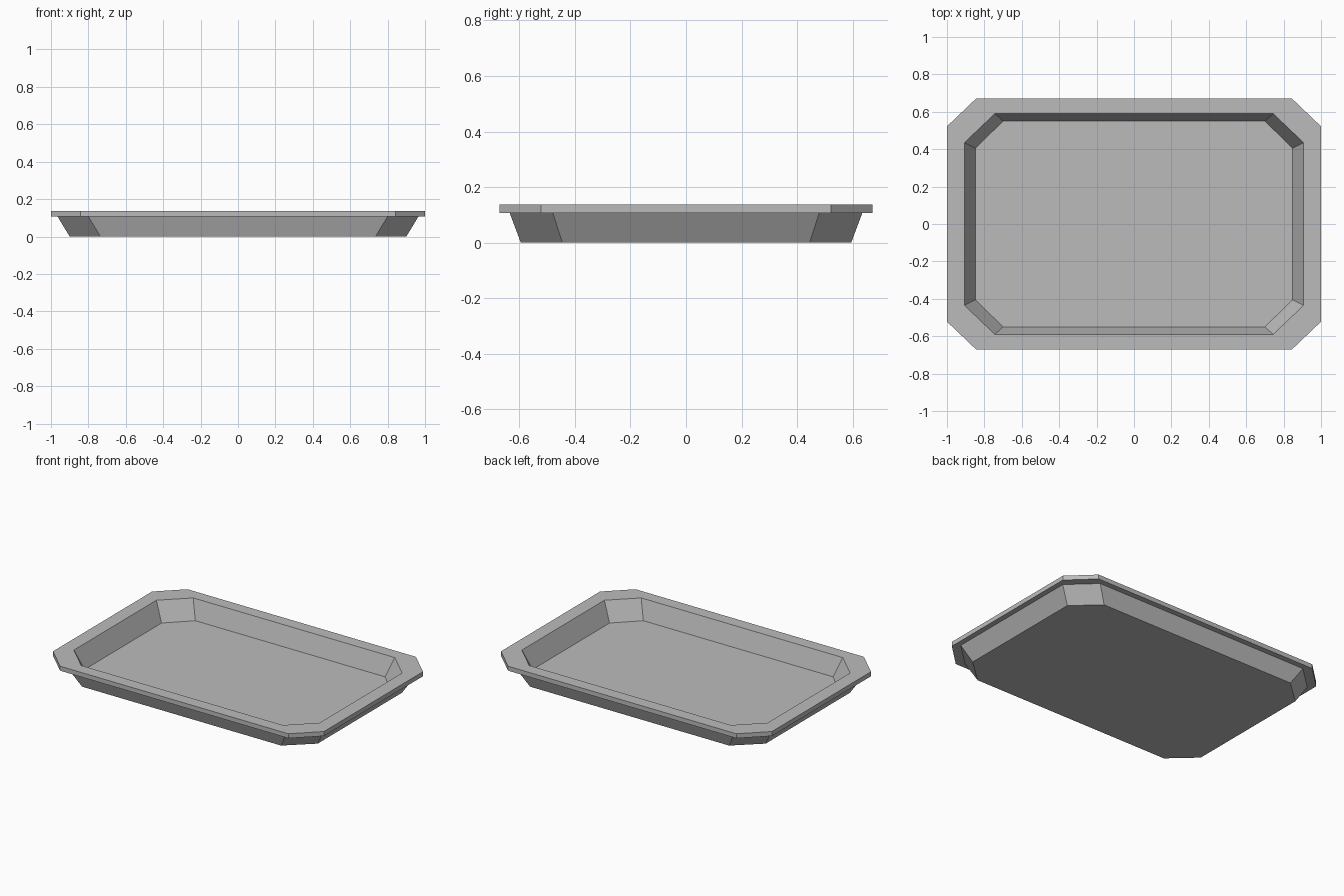
import bpy
import bmesh

cube = bpy.data.objects.get("Cube")
if cube:
    bpy.data.objects.remove(cube, do_unlink=True)

# Single grey material
grey = bpy.data.materials.new("tray_grey")
grey.use_nodes = True
colour = (0.5, 0.5, 0.5, 1.0)
grey.diffuse_color = colour
grey.node_tree.nodes["Principled BSDF"].inputs["Base Color"].default_value = colour


def octagon(bm, half_x, half_y, cut_x, cut_y, z):
    """Rectangle with cut corners, counter-clockwise from above."""
    a, b = half_x - cut_x, half_y - cut_y
    outline = [(half_x, -b), (half_x, b), (a, half_y), (-a, half_y),
               (-half_x, b), (-half_x, -b), (-a, -half_y), (a, -half_y)]
    return [bm.verts.new((x, y, z)) for x, y in outline]


# Cross-section from underside, over the rim, down to the inner floor
profile = [
    (0.90, 0.595, 0.165, 0.15, 0.0),     # underside edge
    (0.965, 0.635, 0.165, 0.155, 0.107),  # outer wall top
    (1.0, 0.672, 0.157, 0.15, 0.107),    # rim lower edge
    (1.0, 0.672, 0.157, 0.15, 0.137),    # rim upper edge
    (0.907, 0.59, 0.163, 0.155, 0.137),  # inner lip
    (0.848, 0.55, 0.148, 0.145, 0.012),  # floor edge
]

bm = bmesh.new()
rings = [octagon(bm, *section) for section in profile]
for low, high in zip(rings, rings[1:]):
    for i in range(len(low)):
        j = (i + 1) % len(low)
        bm.faces.new((low[i], low[j], high[j], high[i]))

# Underside and inner floor
bm.faces.new(rings[0][::-1])
bm.faces.new(rings[-1])

mesh = bpy.data.meshes.new("tray")
bm.to_mesh(mesh)
bm.free()
mesh.materials.append(grey)
bpy.context.collection.objects.link(bpy.data.objects.new("tray", mesh))
